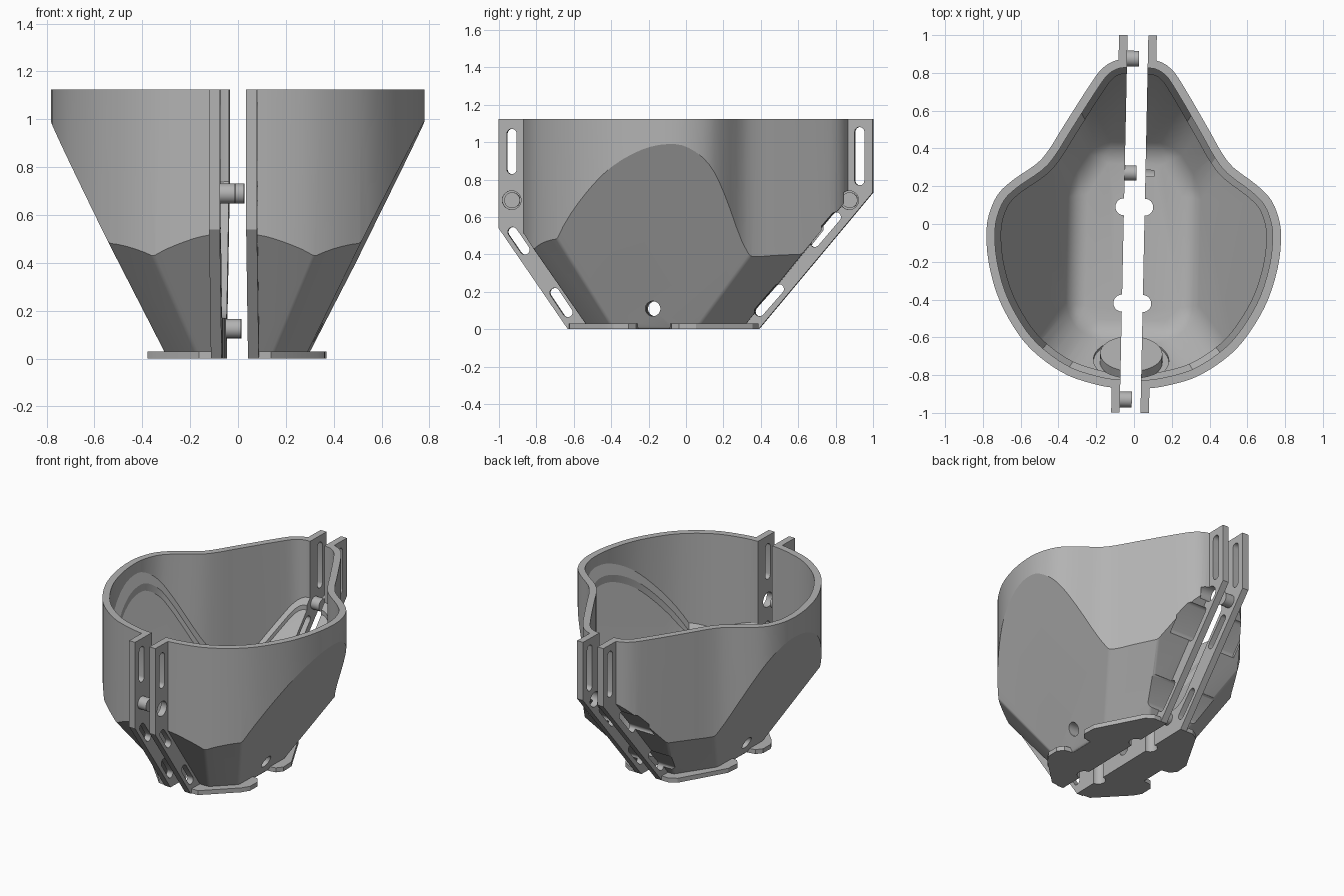
import bpy, bmesh, math
from mathutils import Vector, Matrix

if "Cube" in bpy.data.objects:
    bpy.data.objects.remove(bpy.data.objects["Cube"], do_unlink=True)

TOP = 1.125
GAP = 0.055
TURN = Matrix.Rotation(math.radians(-1.2), 4, 'Z')

grey = bpy.data.materials.new("plain grey")
grey.use_nodes = True
grey.diffuse_color = (0.45, 0.45, 0.45, 1)
grey.node_tree.nodes["Principled BSDF"].inputs["Base Color"].default_value = grey.diffuse_color


def make(name, bm):
    bmesh.ops.recalc_face_normals(bm, faces=bm.faces)
    me = bpy.data.meshes.new(name)
    bm.to_mesh(me)
    bm.free()
    ob = bpy.data.objects.new(name, me)
    bpy.context.collection.objects.link(ob)
    return ob


def combine(ob, other, op):
    """Boolean with a throwaway helper."""
    mod = ob.modifiers.new("cut", 'BOOLEAN')
    mod.operation, mod.object, mod.solver = op, other, 'EXACT'
    deps = bpy.context.evaluated_depsgraph_get()
    ob.data = bpy.data.meshes.new_from_object(ob.evaluated_get(deps))
    ob.modifiers.clear()
    bpy.data.objects.remove(other, do_unlink=True)


def extrude(name, points, vec):
    bm = bmesh.new()
    face = bm.faces.new([bm.verts.new(p) for p in points])
    ext = bmesh.ops.extrude_face_region(bm, geom=[face])["geom"]
    bmesh.ops.translate(bm, vec=vec, verts=[v for v in ext if isinstance(v, bmesh.types.BMVert)])
    return make(name, bm)


def cylinder(name, start, end, r, sides=40):
    a, b = Vector(start), Vector(end)
    bm = bmesh.new()
    m = Matrix.Translation((a + b) / 2) @ (b - a).to_track_quat('Z', 'Y').to_matrix().to_4x4()
    bmesh.ops.create_cone(bm, cap_ends=True, segments=sides, radius1=r, radius2=r,
                          depth=(b - a).length, matrix=m)
    return make(name, bm)


# Pear-shaped plan outline, smoothed and mirrored
HALF = [(0, -.87), (.1, -.868), (.2, -.85), (.33, -.81), (.45, -.74), (.56, -.645), (.65, -.52),
        (.72, -.38), (.765, -.22), (.78, -.08), (.77, .03), (.725, .14), (.645, .22), (.52, .31),
        (.455, .39), (.39, .5), (.25, .73), (.18, .825), (.1, .868), (0, .87)]


def pear(offset):
    full = [Vector(p) for p in HALF] + [Vector((-x, y)) for x, y in HALF[-2:0:-1]]
    n, fine = len(full), []
    for i in range(n):
        a, b, c, d = (full[(i + k) % n] for k in (-1, 0, 1, 2))
        for t in (0, 1 / 3, 2 / 3):
            fine.append(b + (c - a) * t / 2 + (2 * a - 5 * b + 4 * c - d) * t * t / 2
                        + (3 * b - a - 3 * c + d) * t ** 3 / 2)
    out, n = [], len(fine)
    for i, p in enumerate(fine):
        t = (fine[(i + 1) % n] - fine[i - 1]).normalized()
        out.append(p + Vector((-t.y, t.x)) * offset)
    return out


# Sloping facets: plan direction, reach at the base, growth with height
FACETS = [(0, -1, .514, .685), (0, 1, .30, .813), (1, 0, .285, .5), (-1, 0, .285, .5),
          (.707, -.707, .471, .79), (-.707, -.707, .471, .79),
          (.84, .544, .271, .83), (-.84, .544, .271, .83)]


def bowl(name, offset, shift, floor, top, bevel):
    """Pear prism trimmed by the sloping facets."""
    bm = bmesh.new()
    bmesh.ops.create_cube(bm, size=4, matrix=Matrix.Translation((0, 0, 2 + floor)))
    for nx, ny, d, s in FACETS:
        cut = bmesh.ops.bisect_plane(bm, geom=bm.verts[:] + bm.edges[:] + bm.faces[:], dist=1e-5,
                                     plane_co=(nx * (d - shift), ny * (d - shift), 0),
                                     plane_no=(nx, ny, -s), clear_outer=True)
        edges = [e for e in cut["geom_cut"] if isinstance(e, bmesh.types.BMEdge)]
        if edges:
            bmesh.ops.edgeloop_fill(bm, edges=edges)
    bmesh.ops.remove_doubles(bm, verts=bm.verts, dist=1e-4)
    bmesh.ops.recalc_face_normals(bm, faces=bm.faces)
    low = [e for e in bm.edges if min(v.co.z for v in e.verts) < 1]
    if bevel:
        bmesh.ops.bevel(bm, geom=low, offset=bevel, segments=4, profile=.5, affect='EDGES',
                        clamp_overlap=True)
    frustum = make("frustum", bm)
    prism = extrude(name, [(p.x, p.y, -.1) for p in pear(offset)], (0, 0, top + .1))
    combine(prism, frustum, 'INTERSECT')
    return prism


# Outer shell
half = bowl("left_shell_half", 0, 0, 0, TOP, .012)

# Flange along the parting line
flange = [(-1, TOP), (-1, .54), (-.63, 0), (.39, 0), (1, .73), (1, TOP)]
combine(half, extrude("flange", [(-.1, y, z) for y, z in flange], (.2, 0, 0)), 'UNION')

# Foot plate with a notch on each side
foot = [(0, -.63), (.15, -.62), (.34, -.43), (.37, -.38), (.37, -.3), (.34, -.26), (.28, -.25),
        (.28, -.08), (.34, -.07), (.37, -.03), (.365, .06), (.2, .36), (.15, .39), (0, .39)]
foot = foot + [(-x, y) for x, y in foot[-2:0:-1]]
combine(half, extrude("foot", [(x, y, 0) for x, y in foot], (0, 0, .03)), 'UNION')

# Cavity with a ledge below the rim
combine(half, bowl("cavity_upper", .045, .075, .2, 1.3, 0), 'DIFFERENCE')
combine(half, bowl("cavity_lower", .078, .05, .17, 1.3, .07), 'DIFFERENCE')

# Round boss in a groove on the front slope
base, up = Vector((0, -.72, .375)), Vector((0, .825, .565))
combine(half, cylinder("groove", base - up * .015, base + up * .15, .2), 'DIFFERENCE')
combine(half, cylinder("boss", base - up * .025, base + up * .04, .165), 'UNION')

# Parting gap
gap = [(-2, -2, -1), (GAP, -2, -1), (GAP, 2, -1), (-2, 2, -1)]
combine(half, extrude("gap", gap, (0, 0, 4)), 'DIFFERENCE')


def slot(y1, z1, y2, z2, r=.026):
    a, b = Vector((y1, z1)), Vector((y2, z2))
    heading = math.atan2(b.y - a.y, b.x - a.x)
    pts = []
    for c, turn in ((b, -math.pi / 2), (a, math.pi / 2)):
        for i in range(9):
            t = heading + turn + math.pi * i / 8
            pts.append((-.1, c.x + r * math.cos(t), c.y + r * math.sin(t)))
    combine(half, extrude("slot", pts, (.35, 0, 0)), 'DIFFERENCE')


# Strap slots in the flange
slot(-.93, .855, -.93, 1.045)
slot(.93, .795, .93, 1.055)
slot(-.925, .52, -.86, .425)
slot(-.7, .195, -.63, .09)
slot(.69, .465, .805, .6)
slot(.395, .095, .5, .215)

# Cross hole and drain holes
combine(half, cylinder("cross_hole", (-1, -.17, .11), (1, -.17, .11), .04), 'DIFFERENCE')
for y in (.09, -.42):
    combine(half, cylinder("drain", (GAP, y, -.1), (GAP, y, .4), .045), 'DIFFERENCE')

# Mirrored half
bm = bmesh.new()
bm.from_mesh(half.data)
bmesh.ops.scale(bm, vec=(-1, 1, 1), verts=bm.verts)
bmesh.ops.reverse_faces(bm, faces=bm.faces)
other = make("right_shell_half", bm)

# Locating pegs on the right half, sockets in the left half
parts = [half, other]
for name, y, z, r, depth in (("front_peg", -.93, .69, .042, .15), ("back_peg", .875, .69, .042, .15),
                             ("base_peg", .27, .125, .04, .1)):
    combine(half, cylinder("socket", (0, y, z), (depth, y, z), r + .008), 'DIFFERENCE')
    parts.append(cylinder(name, (-GAP - .03, y, z), (.008, y, z), r))

bpy.ops.object.select_all(action='DESELECT')
for ob in parts:
    ob.data.transform(TURN)
    ob.data.materials.clear()
    ob.data.materials.append(grey)
    ob.select_set(True)
bpy.context.view_layer.objects.active = half
bpy.ops.object.shade_smooth_by_angle(angle=math.radians(25))
